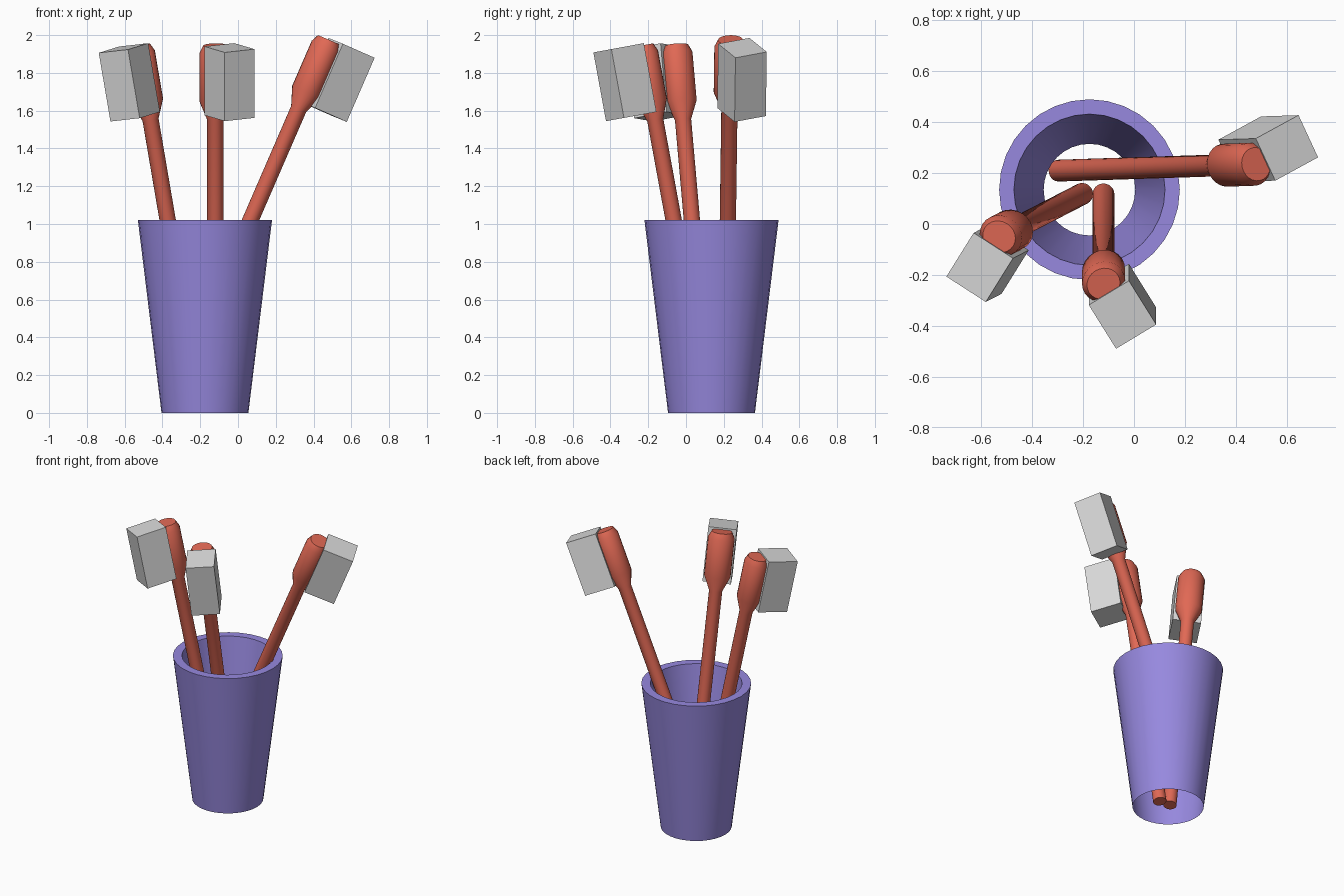
import bpy
import bmesh
import math
from mathutils import Vector, Matrix

if "Cube" in bpy.data.objects:
    bpy.data.objects.remove(bpy.data.objects["Cube"], do_unlink=True)


def material(name, rgb):
    mat = bpy.data.materials.new(name)
    mat.use_nodes = True
    color = (*rgb, 1.0)
    mat.diffuse_color = color
    mat.node_tree.nodes["Principled BSDF"].inputs["Base Color"].default_value = color
    return mat


purple = material("purple plastic", (0.31, 0.25, 0.74))
red = material("coral red plastic", (0.75, 0.14, 0.09))
grey = material("light grey bristle", (0.70, 0.70, 0.70))


def finish(name, bm, mat, matrix, smooth=True):
    mesh = bpy.data.meshes.new(name)
    bm.to_mesh(mesh)
    bm.free()
    mesh.materials.append(mat)
    obj = bpy.data.objects.new(name, mesh)
    bpy.context.collection.objects.link(obj)
    obj.matrix_world = matrix
    if smooth:
        bpy.ops.object.select_all(action="DESELECT")
        obj.select_set(True)
        bpy.context.view_layer.objects.active = obj
        bpy.ops.object.shade_smooth_by_angle(angle=math.radians(30))
    return obj


def lathe(profile, sides, caps=False):
    """Turn a (radius, height) profile around z."""
    bm = bmesh.new()
    rings = []
    for r, z in profile:
        angles = [2 * math.pi * i / sides for i in range(sides)]
        rings.append([bm.verts.new((r * math.cos(a), r * math.sin(a), z)) for a in angles])
    for low, high in zip(rings, rings[1:]):
        for i in range(sides):
            j = (i + 1) % sides
            bm.faces.new((low[i], low[j], high[j], high[i]))
    if caps:
        bm.faces.new(rings[0][::-1])
        bm.faces.new(rings[-1])
    return bm


# Cup: tapered outer wall, flat rim and inner wall, open underneath
cup_profile = [(0.23, 0), (0.355, 1.02), (0.297, 1.02), (0.18, 0.27)]
finish("cup", lathe(cup_profile, 32), purple, Matrix.Translation((-0.175, 0.135, 0)))

# Brushes: the local origin is the head end, local z runs up the handle,
# local x is the way the bristles point
LENGTH = 1.95
handle_profile = [(0.043, -LENGTH), (0.043, -0.40), (0.083, -0.30),
                  (0.083, -0.04), (0.064, 0)]


def brush(side, top, tip, facing):
    top = Vector(top)
    axis = (top - Vector(tip)).normalized()
    out = Vector((*facing, 0))
    out.z = -out.dot(axis) / axis.z
    out.normalize()
    across = axis.cross(out)
    frame = Matrix((out, across, axis)).transposed().to_4x4()
    frame.translation = top

    # Handle and head, the head slightly wider across than deep
    bm = lathe(handle_profile, 24, caps=True)
    for v in bm.verts:
        if v.co.z > -0.35:
            v.co.x *= 0.95
            v.co.y *= 1.04
    finish(side + "_brush_handle", bm, red, frame)

    # Bristle block
    bm = bmesh.new()
    box = Matrix.Translation((0.143, 0, -0.175)) @ Matrix.Diagonal((0.205, 0.185, 0.37, 1))
    bmesh.ops.create_cube(bm, size=1, matrix=box)
    finish(side + "_brush_bristles", bm, grey, frame, smooth=False)


brush("right", (-0.53, -0.05, 1.945), (-0.20, 0.12, 0.01), (-0.53, -0.85))
brush("front", (-0.12, -0.235, 1.945), (-0.12, 0.12, 0.01), (0.53, -0.85))
brush("left", (0.48, 0.235, 1.975), (-0.29, 0.21, 0.2), (0.88, 0.48))
